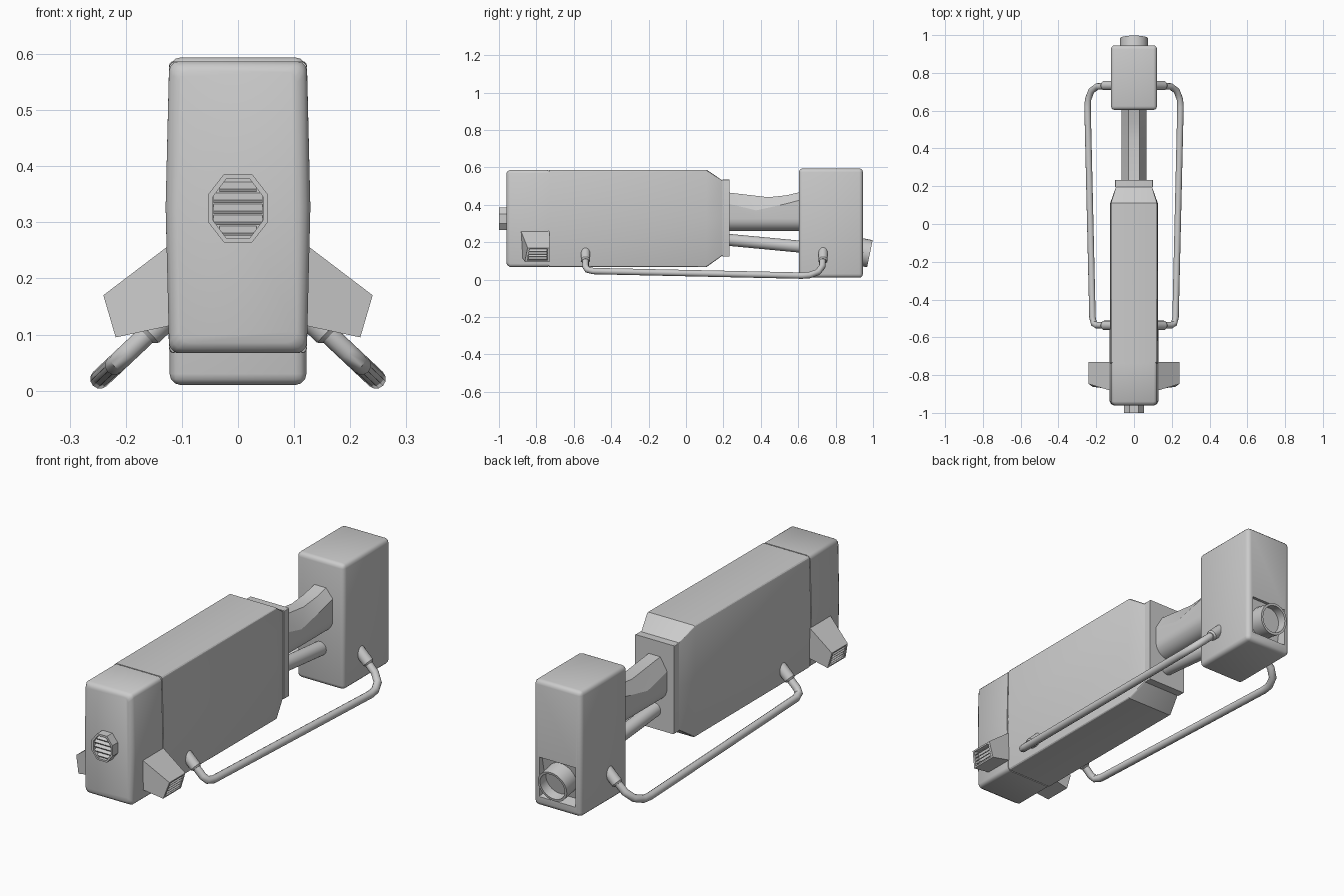
import bpy, bmesh, math
from mathutils import Vector, Matrix

if "Cube" in bpy.data.objects:
    bpy.data.objects.remove(bpy.data.objects["Cube"])


def finish(name, bm, mirror=False, angle=35):
    bmesh.ops.recalc_face_normals(bm, faces=bm.faces)
    me = bpy.data.meshes.new(name)
    bm.to_mesh(me)
    bm.free()
    ob = bpy.data.objects.new(name, me)
    bpy.context.collection.objects.link(ob)
    activate(ob)
    if mirror:
        ob.modifiers.new("Mirror", 'MIRROR')
    if angle:
        bpy.ops.object.shade_smooth_by_angle(angle=math.radians(angle))
    return ob


def activate(ob):
    bpy.ops.object.select_all(action='DESELECT')
    ob.select_set(True)
    bpy.context.view_layer.objects.active = ob


def loft(name, rings, mirror=False, angle=35):
    """Skin equal-length rings of points and cap both ends."""
    bm = bmesh.new()
    vs = [[bm.verts.new(p) for p in r] for r in rings]
    n = len(vs[0])
    for a, b in zip(vs, vs[1:]):
        for i in range(n):
            j = (i + 1) % n
            bm.faces.new((a[i], a[j], b[j], b[i]))
    bm.faces.new(vs[0])
    bm.faces.new(vs[-1])
    return finish(name, bm, mirror, angle)


def boxes(name, items, mirror=False):
    """items: (centre, size, rotation about x, rotation about y)"""
    bm = bmesh.new()
    for c, s, rx, ry in items:
        m = (Matrix.Translation(c) @ Matrix.Rotation(ry, 4, 'Y')
             @ Matrix.Rotation(rx, 4, 'X') @ Matrix.Diagonal((*s, 1)))
        bmesh.ops.create_cube(bm, size=1, matrix=m)
    return finish(name, bm, mirror, 0)


def circle(c, n, u, r, count=24):
    """Ring of points around axis n with u as first direction."""
    v = n.cross(u)
    return [c + r * (math.cos(t) * u + math.sin(t) * v)
            for t in (2 * math.pi * i / count for i in range(count))]


def rod(name, a, b, r0, r1, mirror=False, tip=0.0):
    a, b = Vector(a), Vector(b)
    n = (b - a).normalized()
    u = n.orthogonal().normalized()
    rings = [circle(a, n, u, r0), circle(b, n, u, r1)]
    if tip:
        rings.append(circle(b + n * tip, n, u, r1 * 0.75))
    return loft(name, rings, mirror)


# Main body: slightly bulged rounded rectangle, with a panel groove and a taper at the back
def section(y, w, z0, z1, c, bulge=0.006):
    right = []
    for cz, start in ((z0 + c, -90), (z1 - c, 0)):
        for k in range(4):
            t = math.radians(start + 30 * k)
            right.append((w - c + c * math.cos(t), cz + c * math.sin(t)))
        if start == -90:
            right.append((w + bulge, (z0 + z1) / 2))
    return [(x, y, z) for x, z in right] + [(-x, y, z) for x, z in reversed(right)]


loft("front_cap", [section(-0.96, 0.105, 0.085, 0.57, 0.02, 0.003),
                   section(-0.953, 0.117, 0.074, 0.58, 0.02, 0.004),
                   section(-0.94, 0.123, 0.067, 0.587, 0.018),
                   section(-0.738, 0.123, 0.067, 0.587, 0.018)])
loft("main_body", [section(-0.738, 0.119, 0.071, 0.583, 0.015),
                   section(-0.733, 0.119, 0.071, 0.583, 0.015),
                   section(-0.733, 0.123, 0.067, 0.587, 0.012),
                   section(0.11, 0.123, 0.067, 0.587, 0.008, 0.003),
                   section(0.195, 0.096, 0.128, 0.53, 0.004, 0),
                   section(0.195, 0.1, 0.122, 0.534, 0.004, 0),
                   section(0.232, 0.1, 0.122, 0.534, 0.004, 0)], angle=25)

# Front nozzle with a louvred recess
def octagon(y, w, z0, z1, cx, cz):
    q = [(w, z0 + cz), (w, z1 - cz), (w - cx, z1), (cx - w, z1),
         (-w, z1 - cz), (-w, z0 + cz), (cx - w, z0), (w - cx, z0)]
    return [(x, y, z) for x, z in q]


loft("front_nozzle", [octagon(-0.94, 0.053, 0.264, 0.386, 0.028, 0.036),
                      octagon(-1.0, 0.053, 0.264, 0.386, 0.028, 0.036),
                      octagon(-1.0, 0.045, 0.272, 0.377, 0.024, 0.032),
                      octagon(-0.97, 0.045, 0.272, 0.377, 0.024, 0.032)], angle=0)
boxes("nozzle_slats", [((0, -0.981, 0.285 + 0.0195 * i),
                        (0.088 if 0 < i < 4 else 0.066, 0.026, 0.006), 0.5, 0)
                       for i in range(5)])

# Side vents, tapering outward and facing slightly down
inner = [Vector(p) for p in ((0.115, -0.885, 0.265), (0.115, -0.73, 0.265),
                             (0.115, -0.73, 0.117), (0.115, -0.875, 0.117))]
outer = [Vector(p) for p in ((0.24, -0.847, 0.17), (0.24, -0.73, 0.17),
                             (0.218, -0.73, 0.095), (0.218, -0.862, 0.095))]
mid = sum(outer, Vector()) / 4
rim = [p.lerp(mid, 0.18) for p in outer]
depth = Vector((-0.024, 0, 0.006))
loft("side_vent", [inner, outer, rim, [p + depth for p in rim]], True, 0)
boxes("side_vent_slats", [(mid + Vector((0.022, 0, 0.075)) * k + depth * 0.5,
                           (0.022, 0.1, 0.004), 0, 0.75)
                          for k in (-0.27, -0.09, 0.09, 0.27)], True)

# Rear box with a tilted square recess in the back
rear = boxes("rear_box", [((0, 0.775, 0.302), (0.244, 0.342, 0.584), 0, 0)])
bev = rear.modifiers.new("Bevel", 'BEVEL')
bev.width, bev.segments = 0.02, 3
tilt = -0.2
n = Vector((0, math.cos(tilt), math.sin(tilt)))
u = Vector((1, 0, 0))
port = Vector((0, 0.983, 0.138))
cutter = boxes("recess_cutter", [(port + n * 0.025, (0.186, 0.2, 0.18), tilt, 0)])
cutter.hide_render = True
cut = rear.modifiers.new("Recess", 'BOOLEAN')
cut.operation, cut.object, cut.solver = 'DIFFERENCE', cutter, 'EXACT'
activate(rear)
for m in ("Bevel", "Recess"):
    bpy.ops.object.modifier_apply(modifier=m)
bpy.data.objects.remove(cutter)
bpy.ops.object.shade_smooth_by_angle(angle=math.radians(32))

# Open round port in the recess
loft("rear_port", [circle(port + n * d, n, u, r, 28) for d, r in
                   ((-0.08, 0.074), (0, 0.074), (0, 0.063), (-0.045, 0.063))])

# Upper link: chamfered top that dips in the middle, rounded underside
def link(y_top, top, y_side, side):
    y_low = y_side
    half = [(0.03, y_top, top), (0.065, y_side, side)]
    half += [(0.065 * math.cos(t), y_low, 0.325 - 0.065 * math.sin(t))
             for t in (math.radians(15 * k) for k in range(6))]
    return (half + [(0, y_low, 0.26)] + [(-x, y, z) for x, y, z in reversed(half)])


loft("upper_link", [link(0.22, 0.466, 0.22, 0.407), link(0.44, 0.44, 0.375, 0.37),
                    link(0.535, 0.45, 0.535, 0.405), link(0.62, 0.47, 0.62, 0.428)], angle=16)
rod("lower_link", (0, 0.22, 0.213), (0, 0.62, 0.175), 0.032, 0.032)

# Bent side rails lying in a sloped plane, with collars at both ends
def slope(x, y):
    return (x, y, 0.02 + (0.247 - x) * 0.94)


path = [slope(*p) for p in ((0.11, -0.537), (0.195, -0.537), (0.212, -0.527), (0.22, -0.495),
                            (0.246, 0.62), (0.243, 0.66), (0.226, 0.705),
                            (0.195, 0.728), (0.11, 0.733))]
cu = bpy.data.curves.new("side_rail", 'CURVE')
cu.dimensions = '3D'
cu.bevel_depth, cu.bevel_resolution, cu.use_fill_caps = 0.0175, 4, True
sp = cu.splines.new('POLY')
sp.points.add(len(path) - 1)
for q, p in zip(sp.points, path):
    q.co = (*p, 1)
rail = bpy.data.objects.new("side_rail", cu)
bpy.context.collection.objects.link(rail)
activate(rail)
bpy.ops.object.convert(target='MESH')
rail = bpy.context.object
rail.modifiers.new("Mirror", 'MIRROR')
bpy.ops.object.shade_smooth_by_angle(angle=math.radians(35))
for name, y in (("front_rail_collar", -0.537), ("rear_rail_collar", 0.733)):
    rod(name, slope(0.1, y), slope(0.158, y), 0.025, 0.025, True, 0.008)
